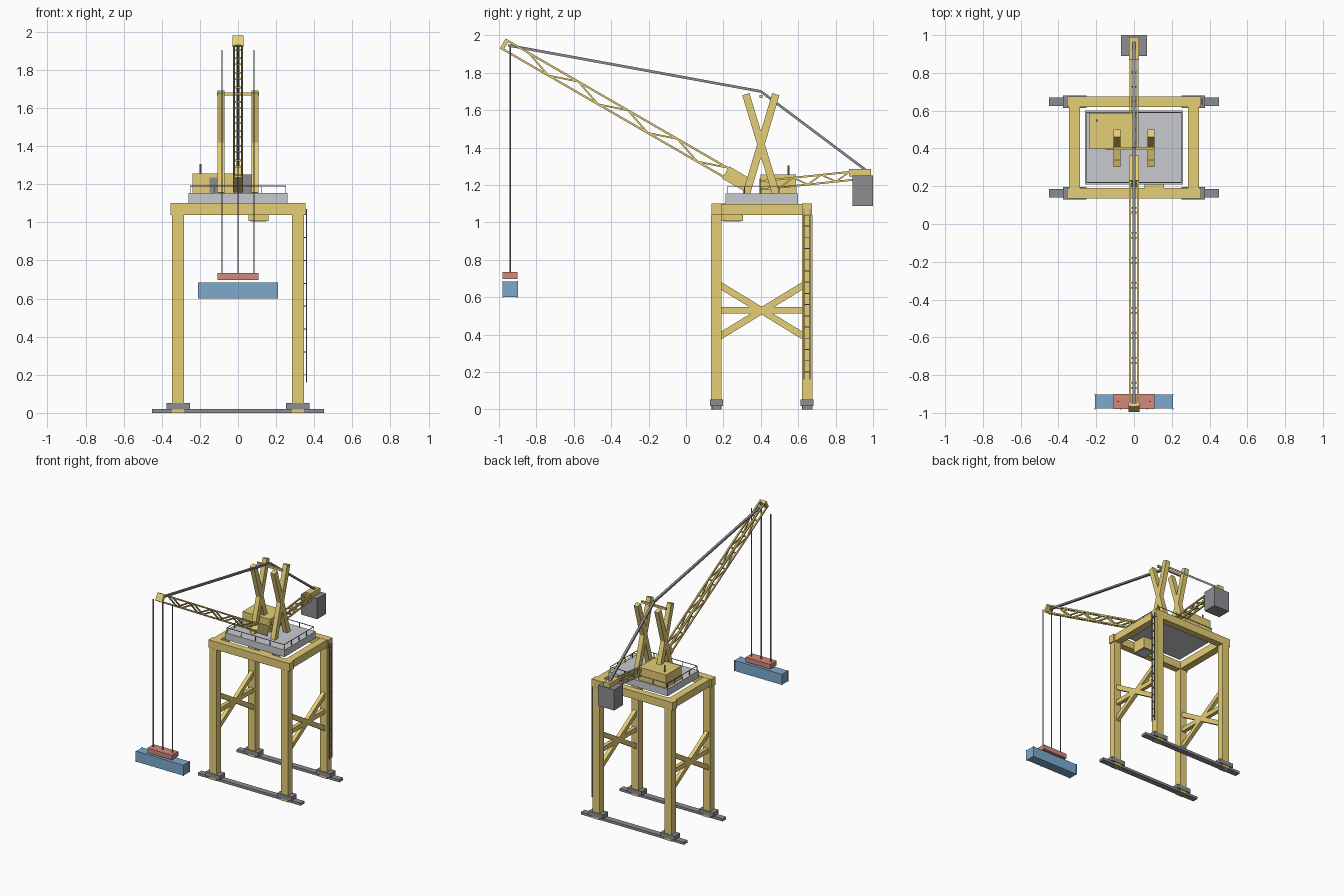
import bpy, math
from mathutils import Vector

if "Cube" in bpy.data.objects:
    bpy.data.objects.remove(bpy.data.objects["Cube"])


def material(name, r, g, b):
    m = bpy.data.materials.new(name)
    m.diffuse_color = (r, g, b, 1)
    m.use_nodes = True
    m.node_tree.nodes["Principled BSDF"].inputs["Base Color"].default_value = m.diffuse_color
    return m


YELLOW = material("yellow_paint", 0.78, 0.62, 0.18)
DARK = material("dark_steel", 0.27, 0.27, 0.29)
GREY = material("deck_grey", 0.58, 0.59, 0.62)
RED = material("red_paint", 0.65, 0.25, 0.2)
BLUE = material("blue_paint", 0.2, 0.4, 0.62)
GLASS = material("glass", 0.5, 0.68, 0.78)


def mesh_object(name, verts, faces, mat):
    me = bpy.data.meshes.new(name)
    me.from_pydata(verts, [], faces)
    me.materials.append(mat)
    ob = bpy.data.objects.new(name, me)
    bpy.context.collection.objects.link(ob)
    return ob


BOX_FACES = [(0, 1, 3, 2), (4, 6, 7, 5), (0, 4, 5, 1), (2, 3, 7, 6), (0, 2, 6, 4), (1, 5, 7, 3)]


def box(name, x, y, z, mat):
    """Axis-aligned box from (min, max) ranges."""
    return mesh_object(name, [(a, b, c) for a in x for b in y for c in z], BOX_FACES, mat)


def bars(name, segments, w, h, mat):
    """Rectangular bars joined into one mesh; w is across x for bars in the yz plane."""
    verts, faces = [], []
    for a, b in segments:
        a, b = Vector(a), Vector(b)
        d = (b - a).normalized()
        ref = Vector((0, 0, 1)) if abs(d.x) > 0.9 else Vector((1, 0, 0))
        u = (ref - d * ref.dot(d)).normalized()
        v = d.cross(u)
        n = len(verts)
        for p in (a, b):
            for i in (-1, 1):
                for j in (-1, 1):
                    verts.append(p + u * i * w / 2 + v * j * h / 2)
        faces += [tuple(n + k for k in f) for f in BOX_FACES]
    return mesh_object(name, verts, faces, mat)


def rod(name, a, b, r, mat, sides=8):
    a, b = Vector(a), Vector(b)
    bpy.ops.mesh.primitive_cylinder_add(vertices=sides, radius=r, depth=(b - a).length, location=(a + b) / 2)
    ob = bpy.context.object
    ob.rotation_euler = (b - a).to_track_quat('Z', 'Y').to_euler()
    ob.name = name
    ob.data.materials.append(mat)
    bpy.ops.object.shade_smooth_by_angle()
    return ob


def lattice(name, start, end, half_w, half_h, stations, chord, web):
    """Four-chord truss in the yz plane with rungs at each station and zigzag sides."""
    s, e = Vector(start), Vector(end)
    d = (e - s).normalized()
    up = Vector((0, -d.z, d.y)) if d.y > 0 else Vector((0, d.z, -d.y))
    side = Vector((1, 0, 0))

    def pt(t, i, j):
        return s.lerp(e, t) + side * i * half_w + up * j * half_h
    bars(name + "_chords", [(pt(0, i, j), pt(1, i, j)) for i in (-1, 1) for j in (-1, 1)], chord, chord, YELLOW)
    webs = []
    for k, t in enumerate(stations):
        webs += [(pt(t, -1, j), pt(t, 1, j)) for j in (-1, 1)]
        if k:
            j = 1 if k % 2 else -1
            webs += [(pt(stations[k - 1], i, j), pt(t, i, -j)) for i in (-1, 1)]
    bars(name + "_webs", webs, web, web, YELLOW)


# Rails, bogies and legs
LX, LY = 0.314, (0.163, 0.647)
for y, end in zip(LY, ("front", "back")):
    box(end + "_rail", (-0.45, 0.45), (y - 0.023, y + 0.023), (0, 0.02), DARK)
    box(end + "_top_beam", (-0.355, 0.355), (y - 0.027, y + 0.027), (1.038, 1.1), YELLOW)
    for s, side in ((-1, "left"), (1, "right")):
        x = s * LX
        box(f"{end}_{side}_bogie", (x - 0.062, x + 0.062), (y - 0.034, y + 0.034), (0.018, 0.052), DARK)
        box(f"{end}_{side}_leg", (x - 0.031, x + 0.031), (y - 0.028, y + 0.028), (0.0, 1.04), YELLOW)

# Side beams and cross bracing
for s, side in ((-1, "left"), (1, "right")):
    x = s * LX
    box(side + "_top_beam", (x - 0.029, x + 0.029), (0.17, 0.64), (1.04, 1.099), YELLOW)
    bars(side + "_brace", [((x, 0.18, 0.665), (x, 0.63, 0.39)), ((x, 0.18, 0.39), (x, 0.63, 0.665)),
                           ((x, 0.18, 0.53), (x, 0.63, 0.53))], 0.03, 0.036, YELLOW)

# Access ladder on the back right leg
bars("ladder", [((0.36, y, 0.16), (0.36, y, 1.07)) for y in (0.632, 0.662)]
     + [((0.36, 0.632, 0.2 + 0.06 * i), (0.36, 0.662, 0.2 + 0.06 * i)) for i in range(15)]
     + [((0.34, 0.647, 0.2 + 0.12 * i), (0.362, 0.647, 0.2 + 0.12 * i)) for i in range(8)], 0.005, 0.005, DARK)

# Slewing deck, railing and hanging operator cabin
box("slewing_deck", (-0.26, 0.26), (0.21, 0.6), (1.098, 1.153), GREY)
c = [(-0.25, 0.22), (0.25, 0.22), (0.25, 0.59), (-0.25, 0.59)]
rail = []
for i in range(4):
    a, b = Vector(c[i]), Vector(c[(i + 1) % 4])
    rail.append(((*a, 1.19), (*b, 1.19)))
    for k in range(4):
        p = a.lerp(b, k / 4)
        rail.append(((*p, 1.15), (*p, 1.19)))
bars("deck_railing", rail, 0.004, 0.004, DARK)
box("operator_cabin", (0.055, 0.16), (0.19, 0.305), (1.007, 1.1), YELLOW)
box("cabin_window", (0.065, 0.15), (0.2, 0.295), (1.004, 1.01), GLASS)

# Machine house with door and exhaust
box("machine_house", (-0.238, 0.0), (0.398, 0.588), (1.15, 1.255), YELLOW)
box("house_door", (-0.15, -0.11), (0.394, 0.4), (1.153, 1.235), DARK)
rod("exhaust_pipe", (-0.197, 0.548, 1.25), (-0.197, 0.548, 1.305), 0.006, DARK)

# Crossed masts and tie bar
for s, side in ((-1, "left"), (1, "right")):
    x = s * 0.09
    bars(side + "_mast", [((x, 0.482, 1.15), (x, 0.32, 1.685)), ((x, 0.322, 1.15), (x, 0.48, 1.685))],
         0.037, 0.04, YELLOW)
bars("mast_tie", [((-0.11, 0.4, 1.672), (0.11, 0.4, 1.672))], 0.016, 0.016, YELLOW)

# Lattice boom with solid foot and head
foot, tip = Vector((0, 0.345, 1.19)), Vector((0, -0.98, 1.956))
lattice("boom", foot, tip, 0.021, 0.026, [0.105 + 0.1 * i for i in range(9)], 0.011, 0.009)
bars("boom_foot", [(foot, foot.lerp(tip, 0.1))], 0.054, 0.075, YELLOW)
bars("boom_head", [(foot.lerp(tip, 0.986), tip)], 0.058, 0.058, YELLOW)

# Counterweight arm
lattice("counter_arm", (0, 0.4, 1.198), (0, 0.9, 1.25), 0.018, 0.022,
        [0.05 + 0.15 * i for i in range(7)], 0.01, 0.008)
box("counter_arm_head", (-0.027, 0.027), (0.872, 0.99), (1.245, 1.285), YELLOW)
box("counterweight", (-0.07, 0.07), (0.89, 1.0), (1.087, 1.25), DARK)

# Pendant stays
bars("stays", [((0, -0.95, 1.946), (0, 0.4, 1.7)), ((0, 0.4, 1.7), (0, 0.96, 1.28))], 0.018, 0.014, DARK)

# Hoist ropes, spreader and container
for x, top, n in ((-0.084, 1.905, "left"), (0, 1.94, "middle"), (0.084, 1.905, "right")):
    rod(n + "_hoist_rope", (x, -0.94, 0.73), (x, -0.94, top), 0.004, DARK, 6)
box("spreader", (-0.108, 0.108), (-0.98, -0.9), (0.698, 0.735), RED)
box("container", (-0.207, 0.207), (-0.978, -0.902), (0.6, 0.683), BLUE)
box_ribs = [((x, y, 0.599), (x, y, 0.685)) for x in (-0.206, -0.07, 0.07, 0.206) for y in (-0.978, -0.902)]
bars("container_posts", box_ribs, 0.006, 0.006, BLUE)
